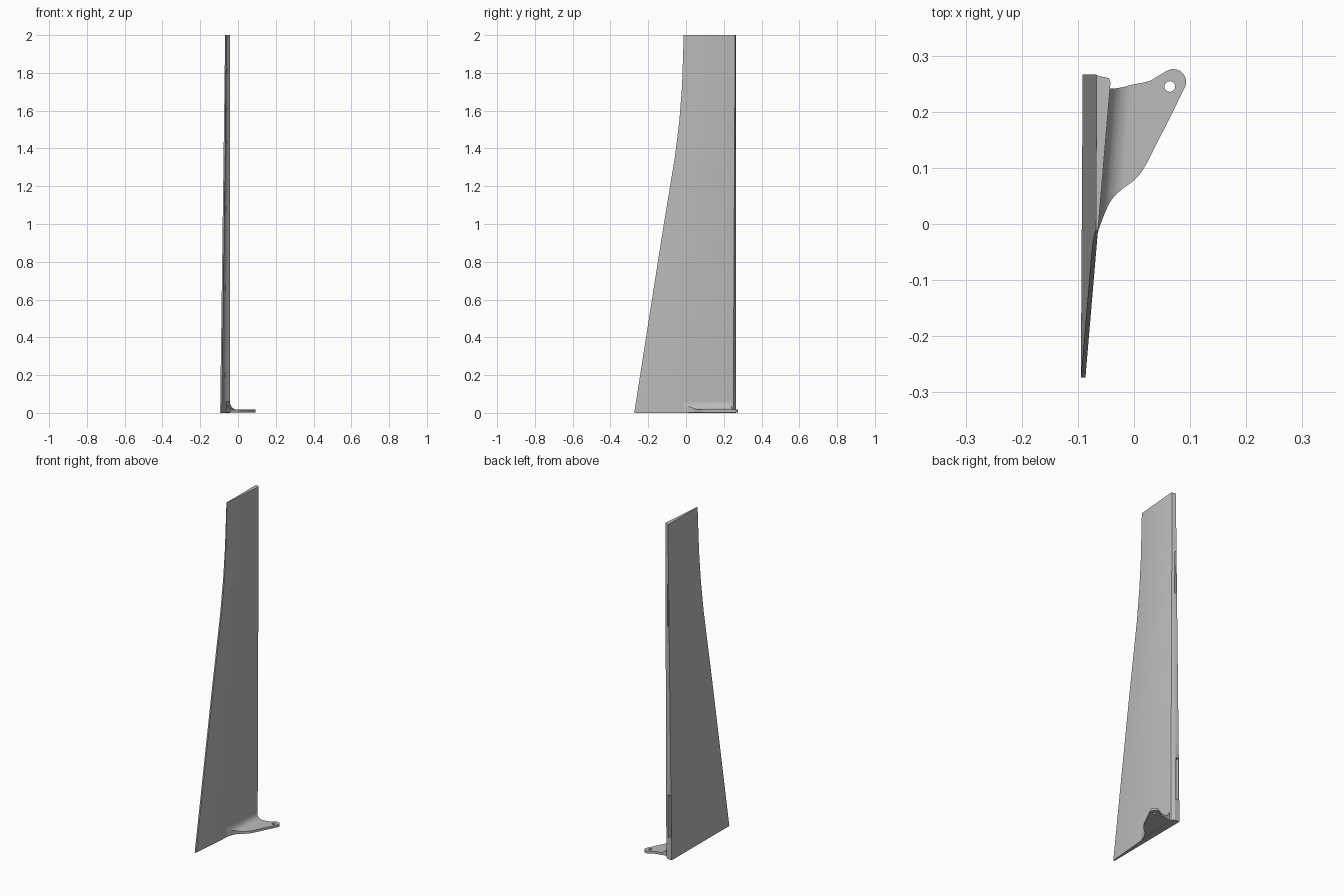
import bpy, bmesh, math
from mathutils import Vector

cube = bpy.data.objects.get("Cube")
if cube:
    bpy.data.objects.remove(cube, do_unlink=True)

grey = bpy.data.materials.new("plain_grey")
grey.use_nodes = True
grey.diffuse_color = (0.5, 0.5, 0.5, 1)
grey.node_tree.nodes["Principled BSDF"].inputs["Base Color"].default_value = (0.5, 0.5, 0.5, 1)


def loft(name, rings):
    """Solid skinned through a list of matching point rings."""
    bm = bmesh.new()
    rows = [[bm.verts.new(p) for p in ring] for ring in rings]
    n = len(rows[0])
    for a, b in zip(rows, rows[1:]):
        for i in range(n):
            j = (i + 1) % n
            bm.faces.new((a[i], a[j], b[j], b[i]))
    bm.faces.new(rows[0][::-1])
    bm.faces.new(rows[-1])
    bmesh.ops.recalc_face_normals(bm, faces=bm.faces[:])
    mesh = bpy.data.meshes.new(name)
    bm.to_mesh(mesh)
    bm.free()
    mesh.materials.append(grey)
    obj = bpy.data.objects.new(name, mesh)
    bpy.context.collection.objects.link(obj)
    return obj


def activate(obj):
    bpy.ops.object.select_all(action='DESELECT')
    obj.select_set(True)
    bpy.context.view_layer.objects.active = obj


def combine(obj, tool, operation):
    """Apply a boolean and drop the helper."""
    tool.hide_render = True
    mod = obj.modifiers.new(operation, 'BOOLEAN')
    mod.operation, mod.solver, mod.object = operation, 'EXACT', tool
    activate(obj)
    bpy.ops.object.modifier_apply(modifier=mod.name)
    bpy.data.objects.remove(tool, do_unlink=True)


def finish(obj):
    activate(obj)
    bpy.ops.object.shade_smooth_by_angle(angle=math.radians(30))


def smooth_path(points, steps=4):
    """Catmull-Rom curve through 2D points."""
    p = [Vector(q) for q in points]
    p = [p[0]] + p + [p[-1]]
    out = []
    for a, b, c, d in zip(p, p[1:], p[2:], p[3:]):
        for k in range(steps):
            t = k / steps
            out.append(0.5 * (2 * b + (c - a) * t + (2 * a - 5 * b + 4 * c - d) * t ** 2
                              + (3 * b - a - 3 * c + d) * t ** 3))
    return out + [p[-1]]


def inner_wall(y):
    return -0.0633 + 0.085 * y


def outer_wall(y, z):
    return -0.0915 + 0.0125 * z + 0.006 * (y - 0.26)


# Tall tapering panel with a swept front edge and a chamfered back edge
front_edge = [(0, -0.274), (0.5, -0.196), (0.94, -0.127), (1.36, -0.058),
              (1.55, -0.035), (1.73, -0.021), (2, -0.012)]
rings = []
for z, y in front_edge:
    corner = 0.243 + 0.005 * z
    ring = [(outer_wall(y, z), y), (inner_wall(y), y), (inner_wall(corner), corner),
            (-0.045, corner + 0.007), (-0.063, 0.264), (outer_wall(0.266, z), 0.266)]
    rings.append([(a, b, z) for a, b in ring])
panel = loft("panel", rings)

# Two narrow slots in the back edge
for low, high in ((0.13, 0.385), (1.39, 1.645)):
    left = outer_wall(0.26, (low + high) / 2) + 0.003
    right = min(left + 0.018, -0.061)
    slot = loft("slot_cutter", [[(left, y, low), (right, y, low), (right, y, high), (left, y, high)]
                                for y in (0.235, 0.3)])
    combine(panel, slot, 'DIFFERENCE')
finish(panel)

# Foot bracket outline: front sweep, round tab, back sweep
front_sweep = smooth_path([(-0.066, -0.02), (-0.055, 0.012), (-0.04, 0.043), (-0.02, 0.063),
                           (0, 0.078), (0.018, 0.1), (0.045, 0.152), (0.09, 0.242)])
tab = [Vector((0.07 + 0.023 * math.cos(a), 0.253 + 0.023 * math.sin(a)))
       for a in (math.radians(-20 + 9 * i) for i in range(16))]
back_sweep = smooth_path([(0.055, 0.271), (0.04, 0.262), (0.025, 0.254), (0, 0.249),
                          (-0.03, 0.242), (-0.06, 0.241)])
outline = front_sweep + tab + back_sweep + [Vector((-0.075, 0.2)), Vector((-0.08, 0))]
bracket = loft("foot_bracket", [[(p.x, p.y, z) for p in outline] for z in (-0.02, 0.1)])

# Side profile with a concave fillet against the panel
profile = [(-0.03, 0.06)]
for i in range(13):
    a = math.radians(7.5 * i)
    profile.append((0.04 * (1 - math.cos(a)), 0.017 + 0.043 * (1 - math.sin(a))))
profile += [(0.3, 0.017), (0.3, 0.003), (-0.03, 0.003)]
side = loft("profile_helper", [[(inner_wall(y) + d, y, z) for d, z in profile] for y in (-0.1, 0.4)])
combine(bracket, side, 'INTERSECT')

# Bolt hole through the tab
circle = [(0.064 + 0.0095 * math.cos(a), 0.245 + 0.0095 * math.sin(a))
          for a in (math.tau * i / 24 for i in range(24))]
hole = loft("hole_cutter", [[(x, y, z) for x, y in circle] for z in (-0.05, 0.05)])
combine(bracket, hole, 'DIFFERENCE')
finish(bracket)
